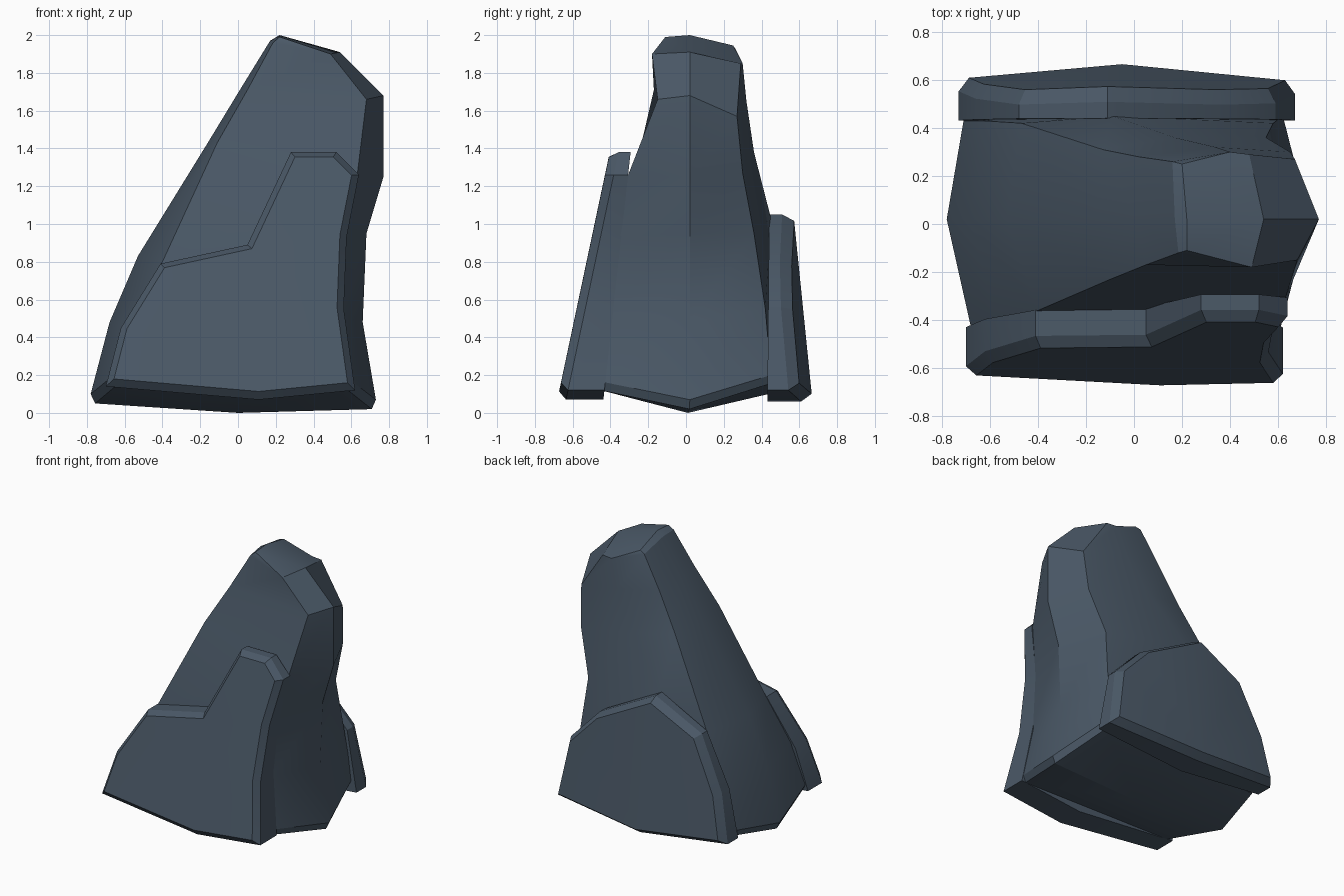
import bpy, bmesh, math

if "Cube" in bpy.data.objects:
    bpy.data.objects.remove(bpy.data.objects["Cube"])

slate = bpy.data.materials.new("slate_blue")
slate.diffuse_color = (0.07, 0.10, 0.137, 1)
slate.use_nodes = True
slate.node_tree.nodes["Principled BSDF"].inputs["Base Color"].default_value = slate.diffuse_color


def finish(bm, name, angle):
    bmesh.ops.recalc_face_normals(bm, faces=bm.faces)
    me = bpy.data.meshes.new(name)
    bm.to_mesh(me)
    bm.free()
    ob = bpy.data.objects.new(name, me)
    bpy.context.collection.objects.link(ob)
    me.materials.append(slate)
    bpy.ops.object.select_all(action='DESELECT')
    ob.select_set(True)
    bpy.context.view_layer.objects.active = ob
    bpy.ops.object.shade_smooth_by_angle(angle=math.radians(angle))


def bridge(bm, a, b):
    n = len(a)
    for i in range(n):
        j = (i + 1) % n
        bm.faces.new((a[i], a[j], b[j], b[i]))


# Leaning core: rings of left, front-left, front-right, right,
# back-right, back-middle, back-left corners, bottom to top
rings = [
    [(-.78, .02, .10), (-.67, -.47, .19), (.60, -.47, .17), (.73, .02, .07),
     (.62, .45, .20), (0, .50, .16), (-.71, .43, .18)],
    [(-.68, .02, .48), (-.58, -.42, .48), (.55, -.42, .52), (.66, .02, .48),
     (.58, .42, .55), (-.03, .48, .55), (-.63, .43, .48)],
    [(-.53, .02, .83), (-.40, -.36, .80), (.57, -.36, .93), (.68, .02, .95),
     (.55, .36, .95), (-.09, .45, 1.03), (-.47, .42, .83)],
    [(-.16, .02, 1.43), (-.11, -.235, 1.43), (.63, -.31, 1.25), (.77, .02, 1.25),
     (.65, .30, 1.27), (.17, .36, 1.38), (-.13, .31, 1.43)],
    [(.01, .02, 1.71), (.05, -.17, 1.71), (.68, -.15, 1.66), (.77, .02, 1.68),
     (.67, .27, 1.57), (.34, .32, 1.65), (.02, .28, 1.70)],
    [(.17, .02, 1.97), (.185, -.12, 1.96), (.49, -.18, 1.90), (.54, .02, 1.91),
     (.48, .29, 1.85), (.40, .30, 1.85), (.16, .26, 1.93)],
]
bm = bmesh.new()
loops = [[bm.verts.new(p) for p in r] for r in rings]
for a, b in zip(loops, loops[1:]):
    bridge(bm, a, b)
# shallow keel underneath with a chamfered rim
rim = [bm.verts.new((x * .97, y * .96, z - .05)) for x, y, z in rings[0]]
bridge(bm, rim, loops[0])
keel = bm.verts.new((0, .01, 0))
for i in range(len(rim)):
    bm.faces.new((rim[i], keel, rim[(i + 1) % len(rim)]))
# sloping cap with a chamfer on its high left edge
top = loops[-1]
high = [bm.verts.new(p) for p in ((.22, -.11, 1.99), (.22, .02, 2.0), (.20, .25, 1.945))]
L, FL, FR, R, BR, BM, BL = top
bm.faces.new((FL, L, high[1], high[0]))
bm.faces.new((L, BL, high[2], high[1]))
bm.faces.new((FL, high[0], FR))
bm.faces.new((high[0], high[1], R, FR))
bm.faces.new((high[1], high[2], BM, BR, R))
bm.faces.new((high[2], BL, BM))
finish(bm, "core", 24)


# Armour plates: an x-z outline between an inner and an outer surface, chamfered outside
def plate(name, outline, inner, outer, chamfer, side):
    bm = bmesh.new()
    a = [bm.verts.new((x, inner(x, z), z)) for x, z in outline]
    b = [bm.verts.new((x, outer(x, z) - side * chamfer, z)) for x, z in outline]
    bridge(bm, a, b)
    bm.faces.new(a)
    face = bm.faces.new(b)
    bmesh.ops.recalc_face_normals(bm, faces=bm.faces)
    bmesh.ops.inset_region(bm, faces=[face], thickness=.035, depth=chamfer,
                           use_even_offset=True)
    bmesh.ops.triangulate(bm, faces=[f for f in bm.faces if len(f.verts) > 4])
    finish(bm, name, 20)


front = [(-.70, .14), (-.62, .45), (-.41, .79), (.05, .89), (.28, 1.38),
         (.52, 1.38), (.64, 1.26), (.575, .93), (.56, .55), (.62, .12), (.11, .07)]
plate("front_plate", front,
      lambda x, z: -.445 + .11 * z,
      lambda x, z: -.695 + .212 * z + .04 * max(0, -x), .045, -1)

back = [(-.73, .13), (-.66, .48), (-.48, .86), (-.11, 1.05), (.36, .80),
        (.59, .56), (.67, .12), (-.05, .06)]
plate("back_plate", back,
      lambda x, z: .43 + .01 * z,
      lambda x, z: .68 - .105 * z - .085 * abs(x + .1), .06, 1)
